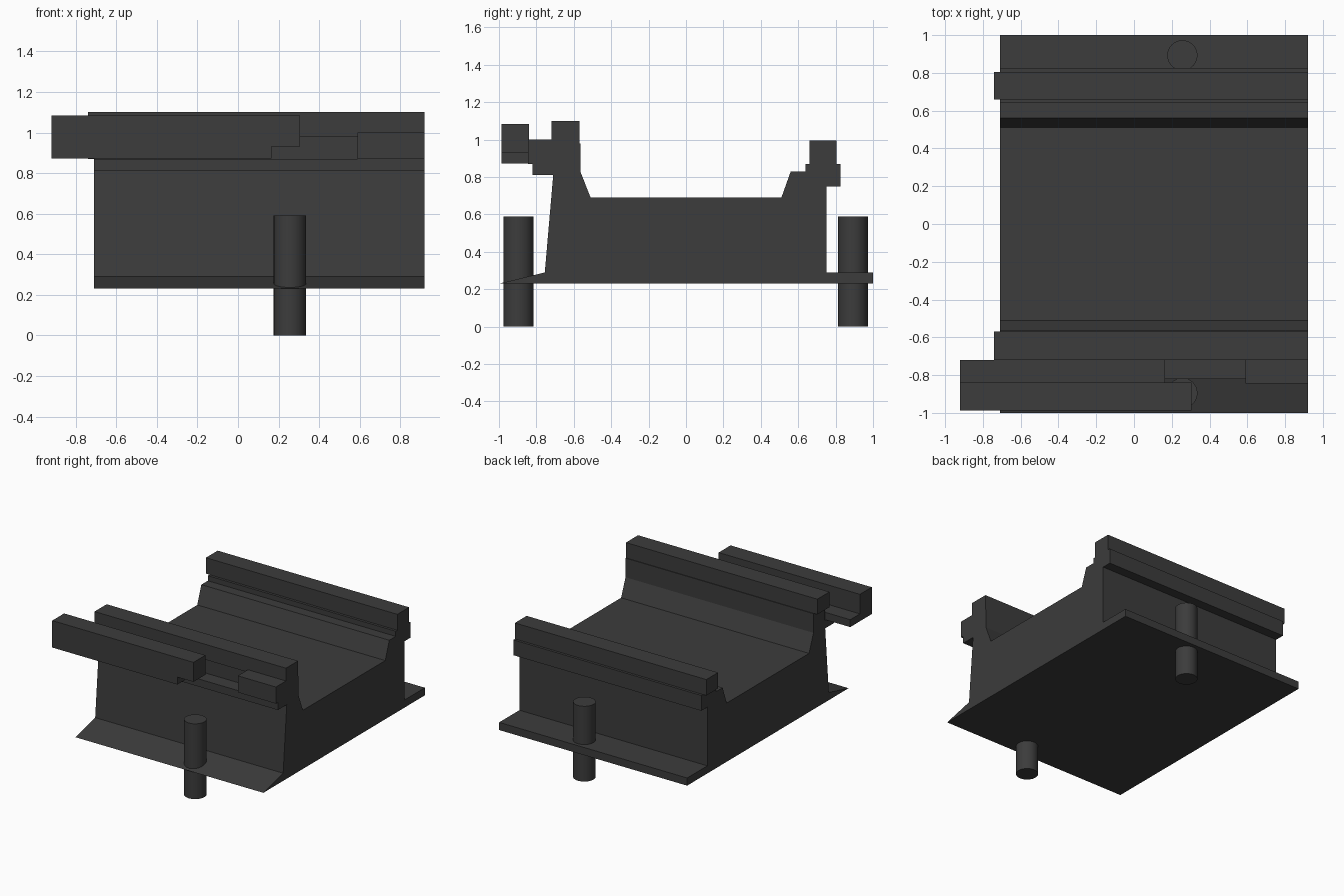
import bpy, bmesh, math

cube = bpy.data.objects.get("Cube")
if cube:
    bpy.data.objects.remove(cube, do_unlink=True)

mat = bpy.data.materials.new("dark grey")
mat.use_nodes = True
GREY = (0.045, 0.045, 0.045, 1)
mat.diffuse_color = GREY
mat.node_tree.nodes["Principled BSDF"].inputs["Base Color"].default_value = GREY

X0, X1 = -0.71, 0.92   # shared length of the casting
XR = -0.74             # overhanging end of the top rails


def extrude(name, points, a, b, axis="x"):
    """Extrude a (y, z) profile along x, or an (x, z) profile along y."""
    def place(p, t):
        return (t, p[0], p[1]) if axis == "x" else (p[0], t, p[1])
    bm = bmesh.new()
    face = bm.faces.new([bm.verts.new(place(p, a)) for p in points])
    ext = bmesh.ops.extrude_face_region(bm, geom=[face])
    verts = [v for v in ext["geom"] if isinstance(v, bmesh.types.BMVert)]
    shift = (b - a, 0, 0) if axis == "x" else (0, b - a, 0)
    bmesh.ops.translate(bm, verts=verts, vec=shift)
    bmesh.ops.recalc_face_normals(bm, faces=bm.faces)
    mesh = bpy.data.meshes.new(name)
    bm.to_mesh(mesh)
    bm.free()
    mesh.materials.append(mat)
    ob = bpy.data.objects.new(name, mesh)
    bpy.context.collection.objects.link(ob)
    return ob


def box(name, x, y, z):
    pts = [(y[0], z[0]), (y[1], z[0]), (y[1], z[1]), (y[0], z[1])]
    return extrude(name, pts, x[0], x[1])


# Flanged body with the shallow trough and raised front wall
extrude("trough_body", [
    (-1, 0.23), (1, 0.23), (1, 0.29), (0.75, 0.29), (0.75, 0.83),
    (0.56, 0.83), (0.51, 0.69), (-0.51, 0.69), (-0.565, 0.83),
    (-0.565, 0.98), (-0.71, 0.98), (-0.71, 0.81), (-0.755, 0.29)], X0, X1)

# Rails along both walls
box("front_top_rail", (XR, X1), (-0.72, -0.57), (0.98, 1.10))
box("front_ledge", (X0, X1), (-0.82, -0.70), (0.81, 0.87))
box("back_lower_rail", (X0, X1), (0.64, 0.825), (0.75, 0.87))
box("back_top_rail", (XR, X1), (0.66, 0.805), (0.87, 0.995))

# Sliding arm, notched underneath, with its inner flange and stop block
extrude("sliding_arm", [
    (-0.92, 0.872), (0.165, 0.872), (0.165, 0.93), (0.305, 0.93),
    (0.305, 1.083), (-0.92, 1.083)], -0.987, -0.84, axis="y")
box("arm_flange", (-0.92, 0.165), (-0.84, -0.72), (0.872, 0.93))
box("stop_block", (0.59, X1), (-0.845, -0.71), (0.87, 1.0))

# Mounting pins through the base flange
for name, y in (("front_pin", -0.895), ("back_pin", 0.893)):
    bpy.ops.mesh.primitive_cylinder_add(
        vertices=32, radius=0.08, depth=0.59, location=(0.256, y, 0.295))
    pin = bpy.context.object
    pin.name = name
    pin.data.materials.append(mat)
    bpy.ops.object.shade_smooth_by_angle(angle=math.radians(30))
